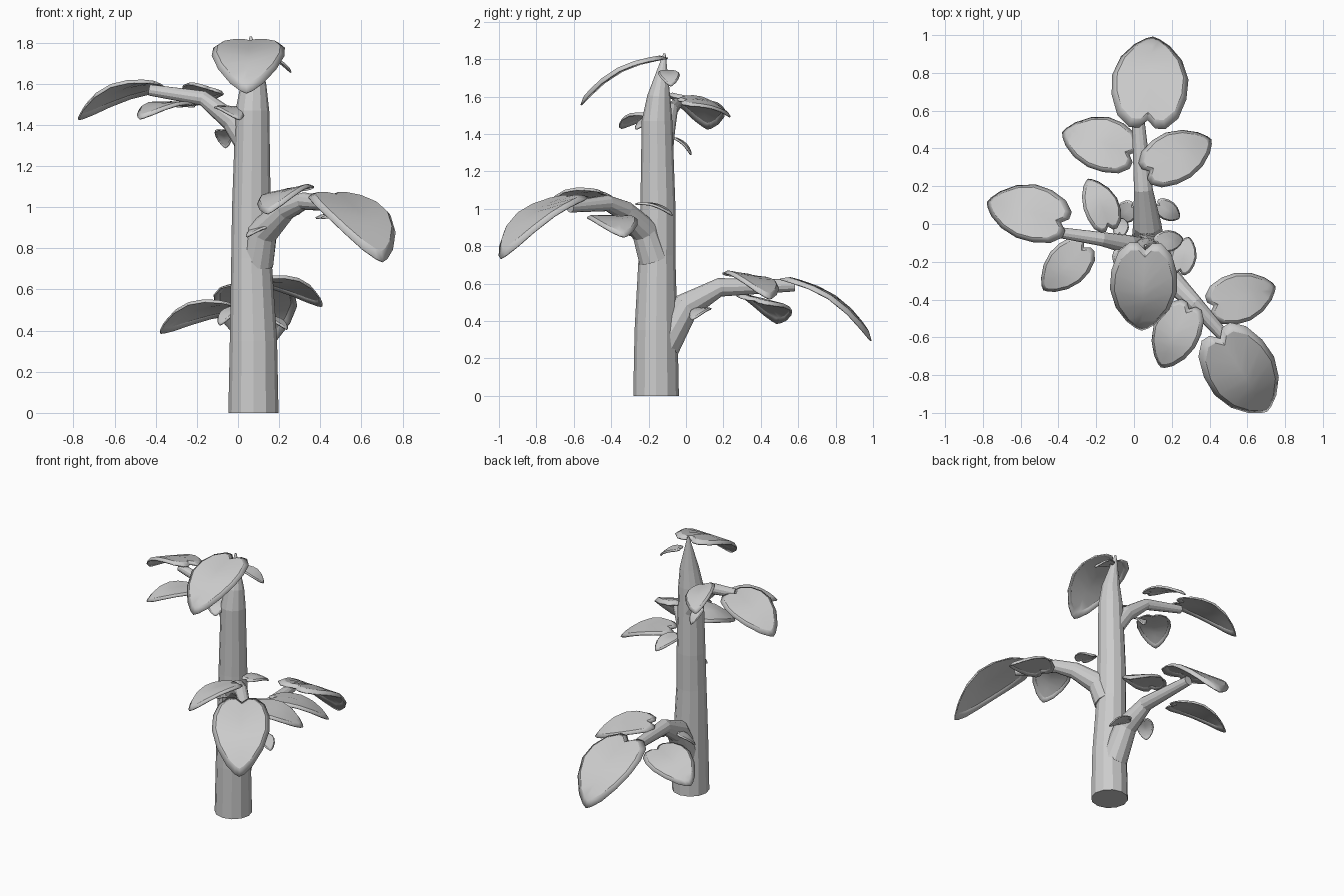
import bpy, bmesh, math
from mathutils import Vector

if "Cube" in bpy.data.objects:
    bpy.data.objects.remove(bpy.data.objects["Cube"])

grey = bpy.data.materials.new("plain_grey")
grey.use_nodes = True
grey.diffuse_color = (0.6, 0.6, 0.6, 1)
grey.node_tree.nodes["Principled BSDF"].inputs["Base Color"].default_value = (0.6, 0.6, 0.6, 1)


def finish(bm, name):
    bmesh.ops.remove_doubles(bm, verts=bm.verts, dist=0.0005)
    bmesh.ops.recalc_face_normals(bm, faces=bm.faces)
    mesh = bpy.data.meshes.new(name)
    bm.to_mesh(mesh)
    bm.free()
    mesh.materials.append(grey)
    obj = bpy.data.objects.new(name, mesh)
    bpy.context.collection.objects.link(obj)
    return obj


def tube(name, path, side_axis, sides=12):
    """Tapered tube through (x, y, z, radius) stations."""
    bm = bmesh.new()
    points = [Vector(p[:3]) for p in path]
    rings = []
    for i, point in enumerate(points):
        ahead = points[min(i + 1, len(points) - 1)] - points[max(i - 1, 0)]
        ahead.normalize()
        a = (side_axis - ahead * side_axis.dot(ahead)).normalized()
        b = ahead.cross(a)
        if i == 0 and point.z == 0:
            b = Vector((0, 1, 0))
        ring = []
        for k in range(sides):
            t = math.tau * k / sides
            ring.append(bm.verts.new(point + (a * math.cos(t) + b * math.sin(t)) * path[i][3]))
        rings.append(ring)
    for low, high in zip(rings, rings[1:]):
        for k in range(sides):
            n = (k + 1) % sides
            bm.faces.new((low[k], low[n], high[n], high[k]))
    bm.faces.new(rings[0][::-1])
    bm.faces.new(rings[-1])
    return finish(bm, name)


# Half outline of a heart-shaped leaf: (along, across), from notch to tip
OUTLINE = [(0.07, 0), (0, 0.22), (0, 0.48), (0.1, 0.8), (0.28, 0.98),
           (0.48, 1), (0.7, 0.8), (0.88, 0.46), (0.97, 0.17), (1, 0)]


def leaf(name, base, tip, width, roll=0.0):
    """Arched leaf with a turned-down rim, rolled about its midrib."""
    base, tip = Vector(base), Vector(tip)
    u = tip - base
    length = u.length
    u.normalize()
    w = u.cross(Vector((0, 0, 1))).normalized()
    n = w.cross(u)
    w, n = w * math.cos(roll) - n * math.sin(roll), n * math.cos(roll) + w * math.sin(roll)
    bm = bmesh.new()

    def place(s, h, drop):
        arch = 0.11 * math.sin(math.pi * min(max(s, 0), 1)) - drop
        return bm.verts.new(base + u * s * length + w * h * width / 2 + n * arch * length)

    rows = []
    last = len(OUTLINE) - 1
    for i, (s, h) in enumerate(OUTLINE):
        si, hi = 0.46 + (s - 0.46) * 0.87, h * 0.87
        notch = 0.46 + (OUTLINE[0][0] - 0.46) * 0.87
        sc = notch + (0.93 - notch) * i / last
        rows.append([place(s, -h, 0.035), place(si, -hi, 0), place(sc, 0, 0),
                     place(si, hi, 0), place(s, h, 0.035)])
    for r, q in zip(rows, rows[1:]):
        for k in range(4):
            bm.faces.new((r[k], r[k + 1], q[k + 1], q[k]))
    obj = finish(bm, name)
    skin = obj.modifiers.new("thickness", "SOLIDIFY")
    skin.thickness = 0.008
    skin.offset = 0
    bpy.ops.object.select_all(action="DESELECT")
    obj.select_set(True)
    bpy.context.view_layer.objects.active = obj
    bpy.ops.object.shade_smooth_by_angle(angle=math.radians(25))


X, Z = Vector((1, 0, 0)), Vector((0, 0, 1))

# Main stem, tapering to a point
tube("stem", [(0.075, -0.16, 0, 0.122), (0.075, -0.16, 0.35, 0.115), (0.065, -0.155, 0.75, 0.098),
              (0.065, -0.15, 1.0, 0.094), (0.07, -0.155, 1.47, 0.082), (0.075, -0.145, 1.6, 0.062),
              (0.062, -0.115, 1.83, 0.006)], X)

# Three bent branches
tube("back_branch", [(0.075, -0.12, 0.27, 0.09), (0.07, 0, 0.48, 0.075), (0.05, 0.18, 0.58, 0.05),
                     (0.02, 0.58, 0.59, 0.032)], X)
tube("front_branch", [(0.09, -0.17, 0.73, 0.085), (0.12, -0.22, 0.88, 0.075), (0.23, -0.33, 0.99, 0.055),
                      (0.32, -0.42, 1.03, 0.043), (0.5, -0.62, 1.01, 0.03)], Vector((1, 1, 0)))
tube("side_branch", [(0.05, -0.13, 1.3, 0.06), (-0.03, -0.11, 1.42, 0.052), (-0.17, -0.08, 1.53, 0.037),
                     (-0.43, -0.04, 1.57, 0.027)], Vector((0, 1, 0)))

# Leaves of the back branch
leaf("back_end_leaf", (0.07, 0.52, 0.64), (0.1, 1.0, 0.31), 0.4)
leaf("back_outer_leaf", (0, 0.36, 0.52), (-0.38, 0.49, 0.4), 0.29, 0.25)
leaf("back_inner_leaf", (0.06, 0.27, 0.65), (0.41, 0.45, 0.53), 0.27, -0.15)
leaf("back_small_leaf", (0.12, 0.11, 0.47), (0.24, 0.03, 0.41), 0.1)
leaf("back_tiny_leaf", (0, 0.1, 0.52), (-0.09, 0.02, 0.43), 0.11)

# Leaves of the front branch
leaf("front_end_leaf", (0.44, -0.58, 1.08), (0.71, -1.0, 0.75), 0.37)
leaf("front_outer_leaf", (0.4, -0.44, 0.96), (0.75, -0.33, 0.86), 0.26)
leaf("front_inner_leaf", (0.3, -0.43, 1.09), (0.14, -0.76, 0.98), 0.25, 0.2)
leaf("front_small_leaf", (0.24, -0.26, 1.03), (0.29, -0.07, 0.97), 0.13)
leaf("front_tiny_leaf", (0.17, -0.24, 0.91), (0.04, -0.3, 0.86), 0.12)

# Leaves of the side branch
leaf("side_end_leaf", (-0.36, 0, 1.6), (-0.78, 0.12, 1.44), 0.3, 0.2)
leaf("side_back_leaf", (-0.13, -0.03, 1.58), (-0.24, 0.24, 1.5), 0.19, 0.3)
leaf("side_front_leaf", (-0.25, -0.11, 1.5), (-0.48, -0.35, 1.44), 0.22)
leaf("side_small_leaf", (-0.08, -0.13, 1.49), (0.01, -0.27, 1.43), 0.13)
leaf("side_tiny_leaf", (-0.08, -0.06, 1.38), (-0.06, 0.03, 1.29), 0.08)

# Leaves at the top of the stem
leaf("top_leaf", (0.06, -0.11, 1.82), (0.04, -0.57, 1.57), 0.35)
leaf("top_small_leaf", (0.11, -0.1, 1.74), (0.26, -0.08, 1.66), 0.11)
